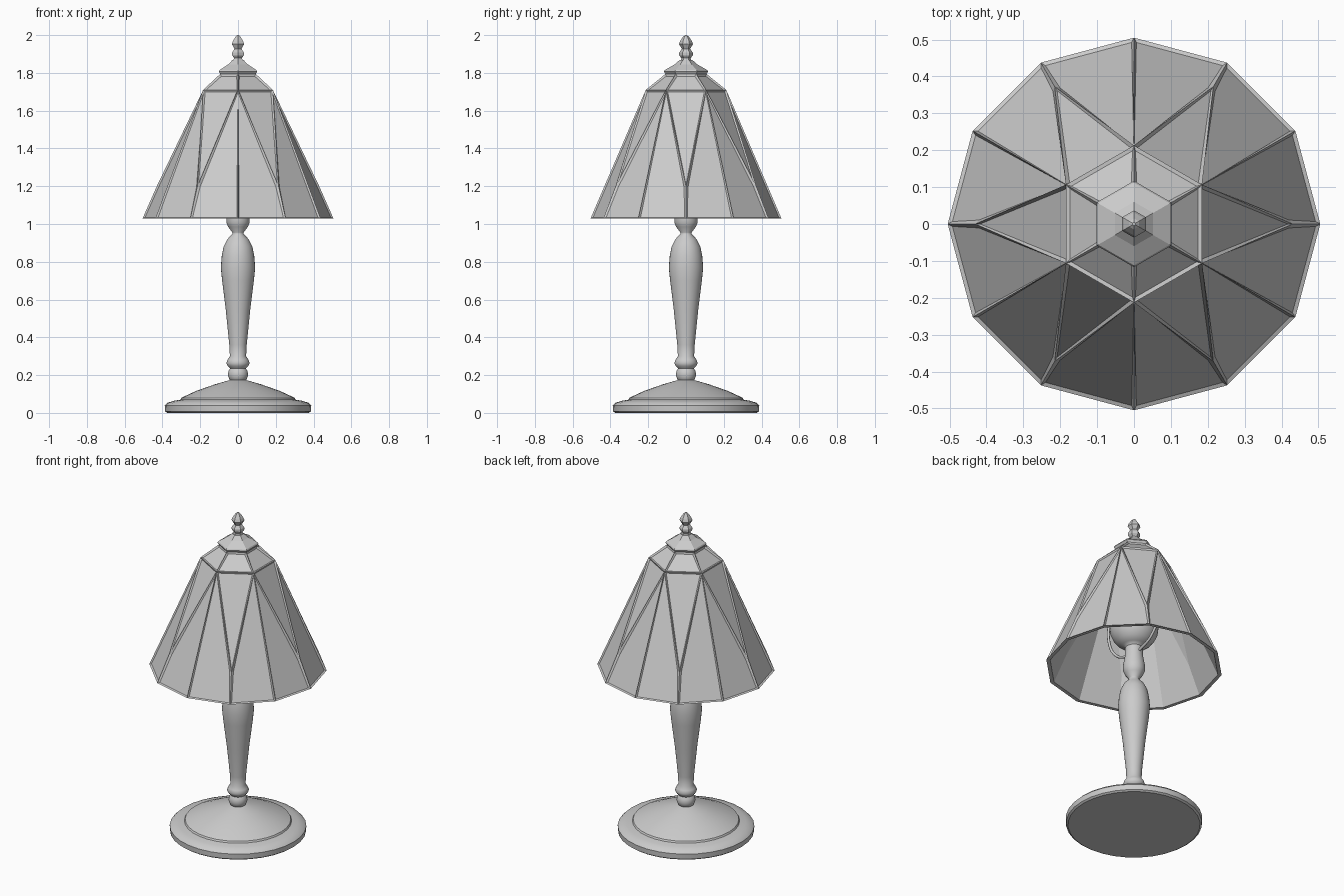
import bpy, bmesh
from math import sin, cos, radians, pi

if "Cube" in bpy.data.objects:
    bpy.data.objects.remove(bpy.data.objects["Cube"])


def finish(bm, name, smooth=None):
    bmesh.ops.recalc_face_normals(bm, faces=bm.faces[:])
    me = bpy.data.meshes.new(name)
    bm.to_mesh(me)
    bm.free()
    ob = bpy.data.objects.new(name, me)
    bpy.context.collection.objects.link(ob)
    if smooth:
        bpy.ops.object.select_all(action='DESELECT')
        ob.select_set(True)
        bpy.context.view_layer.objects.active = ob
        bpy.ops.object.shade_smooth_by_angle(angle=radians(smooth))
    return ob


def lathe(name, profile, n=32, turn=0.0, smooth=None):
    """Revolve (radius, z) points around z and cap both ends."""
    bm = bmesh.new()
    rings = [[bm.verts.new((r * cos(2 * pi * i / n + turn), r * sin(2 * pi * i / n + turn), z))
              for i in range(n)] for r, z in profile]
    for a, b in zip(rings, rings[1:]):
        for i in range(n):
            j = (i + 1) % n
            bm.faces.new((a[i], a[j], b[j], b[i]))
    bm.faces.new(rings[0][::-1])
    bm.faces.new(rings[-1])
    return finish(bm, name, smooth)


# Round foot with a stepped rim
lathe("base", [(0.375, 0), (0.386, 0.008), (0.388, 0.04), (0.375, 0.053), (0.34, 0.064),
               (0.305, 0.07), (0.30, 0.08), (0.22, 0.117), (0.12, 0.152), (0.05, 0.172),
               (0.03, 0.176)], smooth=35)

# Turned column, from the beads up to the socket
lathe("column", [(0.035, 0.165), (0.046, 0.178), (0.054, 0.2), (0.05, 0.222), (0.042, 0.235),
                 (0.055, 0.248), (0.062, 0.264), (0.055, 0.282), (0.043, 0.3), (0.046, 0.36),
                 (0.064, 0.54), (0.084, 0.7), (0.091, 0.77), (0.086, 0.83), (0.076, 0.88),
                 (0.056, 0.92), (0.03, 0.947), (0.03, 0.955), (0.052, 0.985), (0.062, 1.01),
                 (0.062, 1.04), (0.052, 1.1), (0.05, 1.17)], smooth=50)

# Light bulb
lathe("bulb", [(0.045, 1.14), (0.055, 1.165)] +
      [(0.14 * cos(radians(a)), 1.29 + 0.14 * sin(radians(a))) for a in range(-60, 90, 15)] +
      [(0.004, 1.43)], n=24, smooth=60)

# Wire harp carrying the shade
curve = bpy.data.curves.new("harp", 'CURVE')
curve.dimensions = '3D'
curve.bevel_depth = 0.008
curve.bevel_resolution = 2
half = [(0.04, 1.12), (0.15, 1.17), (0.22, 1.29), (0.21, 1.45), (0.13, 1.66), (0.03, 1.8)]
path = half + [(-y, z) for y, z in reversed(half)]
sp = curve.splines.new('BEZIER')
sp.bezier_points.add(len(path) - 1)
for p, (y, z) in zip(sp.bezier_points, path):
    p.co = (0, y, z)
    p.handle_left_type = p.handle_right_type = 'AUTO'
bpy.context.collection.objects.link(bpy.data.objects.new("harp", curve))


def shell(bm, off):
    """One faceted skin of the shade; returns its faces and bottom ring."""
    def v(r, deg, z):
        return bm.verts.new(((r - off) * cos(radians(deg)), (r - off) * sin(radians(deg)), z))
    rim = [v(0.505, 30 * i, 1.03) for i in range(12)]
    mid = [v(0.43, 60 * i, 1.20 - off * 0.3) for i in range(6)]
    hexa = [v(0.213, 60 * i + 30, 1.71 - off * 0.5) for i in range(6)]
    top = [v(0.108, 60 * i + 30, 1.795 - off) for i in range(6)]
    faces = []
    for i in range(6):
        j = (i + 1) % 6
        faces += [bm.faces.new(f) for f in (
            (hexa[i - 1], mid[i], hexa[i]),
            (mid[i], rim[2 * i], rim[2 * i + 1], hexa[i]),
            (hexa[i], rim[2 * i + 1], rim[(2 * i + 2) % 12], mid[j]),
            (hexa[i], hexa[j], top[j], top[i]))]
    return faces, rim, top


# Panelled shade: outer skin with sunken panes, plain inner skin
bm = bmesh.new()
outer, rim_o, top_o = shell(bm, 0)
inner, rim_i, top_i = shell(bm, 0.022)
for a, b in ((rim_o, rim_i), (top_o, top_i)):
    for k in range(len(a)):
        m = (k + 1) % len(a)
        bm.faces.new((a[k], a[m], b[m], b[k]))
bmesh.ops.recalc_face_normals(bm, faces=bm.faces[:])
bmesh.ops.inset_individual(bm, faces=outer, thickness=0.013, depth=-0.008)
finish(bm, "shade")

# Six-sided cap and finial
lathe("shade_cap", [(0.1, 1.775), (0.104, 1.787), (0.117, 1.807), (0.112, 1.815),
                    (0.06, 1.845), (0.034, 1.868)], n=6, turn=pi / 6)
lathe("finial", [(0.03, 1.862), (0.024, 1.878), (0.036, 1.893), (0.036, 1.907), (0.022, 1.927),
                 (0.037, 1.952), (0.031, 1.968), (0.015, 1.992), (0.005, 2.0)], n=6, turn=pi / 6)
